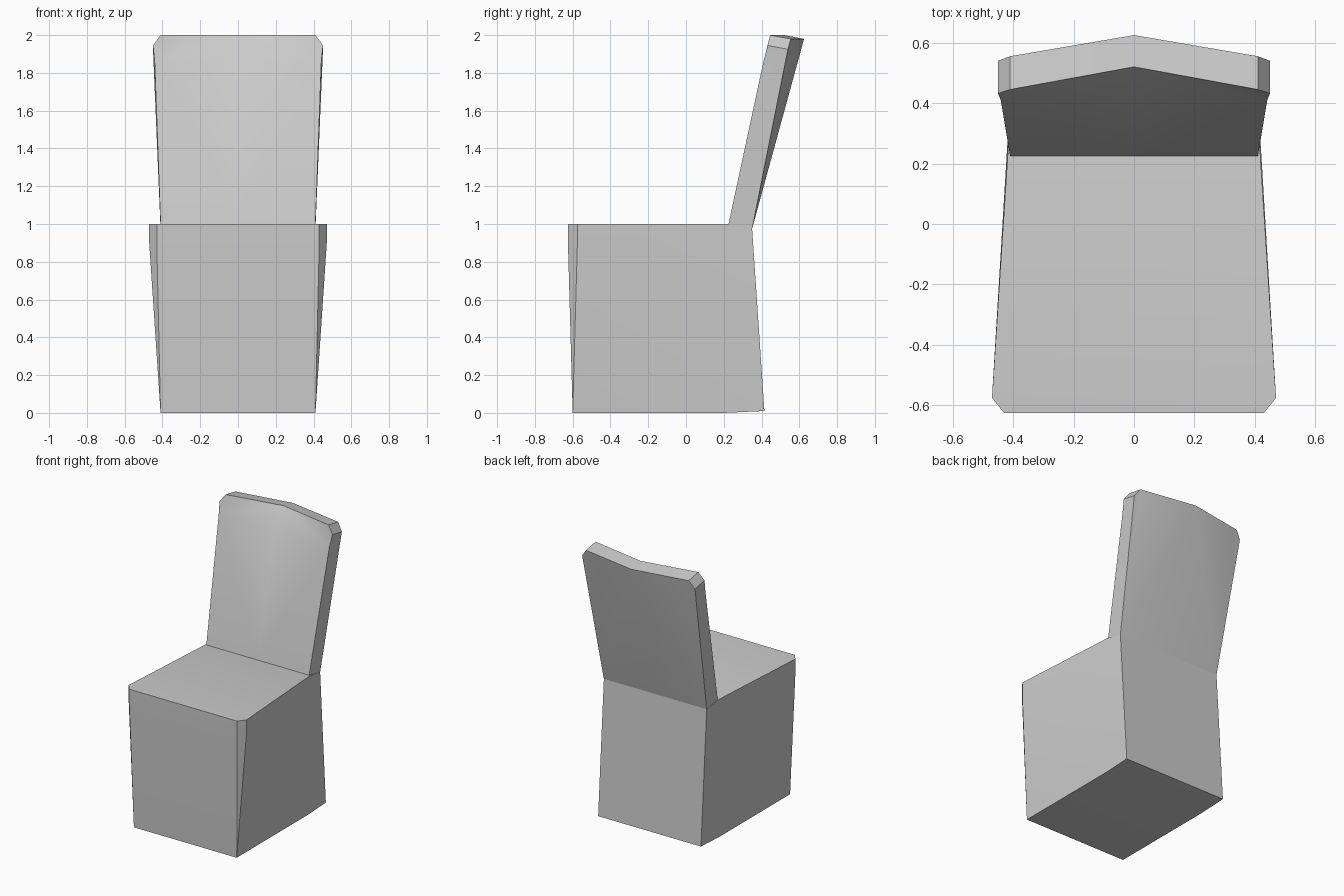
import bpy, bmesh
from math import radians

if "Cube" in bpy.data.objects:
    bpy.data.objects.remove(bpy.data.objects["Cube"])


def finish(bm, name, angle):
    bmesh.ops.recalc_face_normals(bm, faces=bm.faces)
    mesh = bpy.data.meshes.new(name)
    bm.to_mesh(mesh)
    bm.free()
    ob = bpy.data.objects.new(name, mesh)
    bpy.context.collection.objects.link(ob)
    bpy.ops.object.select_all(action='DESELECT')
    bpy.context.view_layer.objects.active = ob
    ob.select_set(True)
    bpy.ops.object.shade_smooth_by_angle(angle=radians(angle))
    return ob


# Seat: tapered block, upright band and chamfered corners at the front top
corners = [(0.41, -0.60, 0), (0.41, 0.415, 0.01), (0.41, 0.20, 0),
           (0.43, -0.625, 0.9), (0.47, -0.575, 0.9),
           (0.43, -0.625, 1.0), (0.47, -0.575, 1.0),
           (0.418, 0.225, 1.0), (0.41, 0.35, 0.975)]
bm = bmesh.new()
for x, y, z in corners:
    for s in (1, -1):
        bm.verts.new((s * x, y, z))
hull = bmesh.ops.convex_hull(bm, input=bm.verts)
bmesh.ops.dissolve_limit(bm, angle_limit=radians(0.5), verts=bm.verts, edges=bm.edges)
finish(bm, "seat", 30)

# Backrest: right half as named corner points, mirrored to the left
points = {
    # front surface: bottom, upper row, shoulder, top
    "f0c": (0, 0.225, 1.0), "f0": (0.41, 0.225, 1.0),
    "f1c": (0, 0.41, 1.86), "f1": (0.441, 0.41, 1.86),
    "f2": (0.45, 0.432, 1.945),
    "f3": (0.41, 0.445, 2.0), "f3c": (0, 0.52, 2.0),
    # rear surface: bottom, shoulder, top
    "b0c": (0, 0.35, 0.975), "b0": (0.41, 0.35, 0.975),
    "b2": (0.45, 0.54, 1.925),
    "b3": (0.41, 0.555, 1.98), "b3c": (0, 0.625, 1.98),
}
faces = ["f0c f0 f1 f1c", "f1c f1 f3c", "f1 f3 f3c", "f1 f2 f3",  # front
         "b0c b0 b3c", "b0 b3 b3c", "b0 b2 b3",                   # rear
         "f0 b0 f1", "f1 b0 b2", "f1 b2 f2",                      # side
         "f2 b2 b3 f3", "f3 b3 b3c f3c", "f0c f0 b0 b0c"]         # rim, underside
bm = bmesh.new()
for s in (1, -1):
    v = {k: bm.verts.new((s * x, y, z)) for k, (x, y, z) in points.items()}
    for f in faces:
        bm.faces.new([v[k] for k in f.split()])
bmesh.ops.remove_doubles(bm, verts=bm.verts, dist=0.0001)
back = finish(bm, "backrest", 30)
